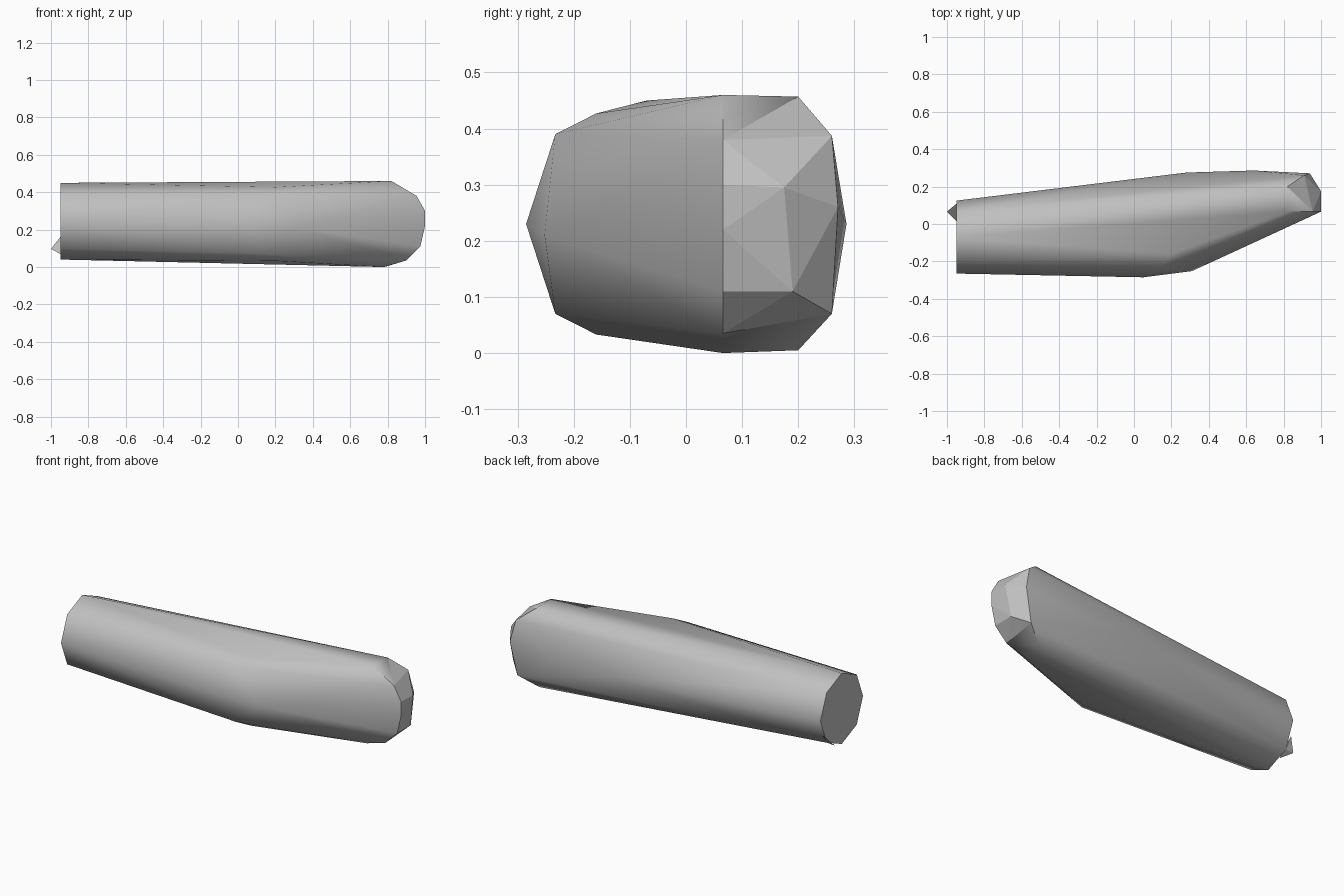
import bpy, bmesh
from math import cos, sin, pi

cube = bpy.data.objects.get("Cube")
if cube:
    bpy.data.objects.remove(cube, do_unlink=True)

grey = bpy.data.materials.new("plain grey")
grey.use_nodes = True
grey.diffuse_color = (0.53, 0.53, 0.53, 1)
grey.node_tree.nodes["Principled BSDF"].inputs["Base Color"].default_value = (0.53, 0.53, 0.53, 1)


def hull_object(name, points):
    """Wrap a faceted shell around a few cross-sections."""
    bm = bmesh.new()
    for p in points:
        bm.verts.new(p)
    res = bmesh.ops.convex_hull(bm, input=bm.verts[:])
    loose = {v for v in res["geom_interior"] + res["geom_unused"]
             if isinstance(v, bmesh.types.BMVert)}
    bmesh.ops.delete(bm, geom=list(loose), context="VERTS")
    bmesh.ops.recalc_face_normals(bm, faces=bm.faces[:])
    bmesh.ops.dissolve_limit(bm, angle_limit=0.02, verts=bm.verts[:], edges=bm.edges[:])
    mesh = bpy.data.meshes.new(name)
    bm.to_mesh(mesh)
    bm.free()
    mesh.materials.append(grey)
    obj = bpy.data.objects.new(name, mesh)
    bpy.context.collection.objects.link(obj)
    return obj


# Octagonal open-end section
START_X = -0.95
ring = [(START_X, -0.07 + 0.195 * cos(k * pi / 4), 0.245 + 0.205 * sin(k * pi / 4))
        for k in range(8)]

# Bend on the front, with a slanted mirrored section
bend = [(0.05, -0.285, 0.23), (0.31, -0.252, 0.21)]
for side in (1, -1):
    bend += [(0.15, -0.233, 0.23 + side * 0.16), (0.2, -0.16, 0.23 + side * 0.197)]

# Long ridge along the back
ridge = [(0.28, 0.275, 0.23), (0.64, 0.286, 0.23)]

# Rounded far end: upright front edge, nose and back rim
front_edge = [(x, 0.066, z) for x, z in
              ((0.82, 0.46), (0.955, 0.38), (1, 0.3), (1, 0.22),
               (0.975, 0.11), (0.9, 0.035), (0.78, 0))]
nose = [(1, 0.175, 0.295), (0.975, 0.19, 0.11)]
back_rim = [(0.82, 0.2, 0.457), (0.91, 0.26, 0.387), (0.94, 0.271, 0.26),
            (0.9, 0.26, 0.07), (0.8, 0.2, 0.005)]

tube = hull_object("bent_tube", ring + bend + ridge + front_edge + nose + back_rim)

# Small pulled-out corner on the open end
corner = hull_object("end_spur", [(START_X, 0.108, 0.16), (START_X, 0.015, 0.07),
                                  ring[7], (-1, 0.066, 0.097)])

# Smooth sides, flat facets on both ends
bpy.ops.object.select_all(action="DESELECT")
tube.select_set(True)
bpy.context.view_layer.objects.active = tube
bpy.ops.object.shade_smooth_by_angle(angle=0.84)
for poly in tube.data.polygons:
    if abs(poly.normal.x) > 0.55:
        poly.use_smooth = False
